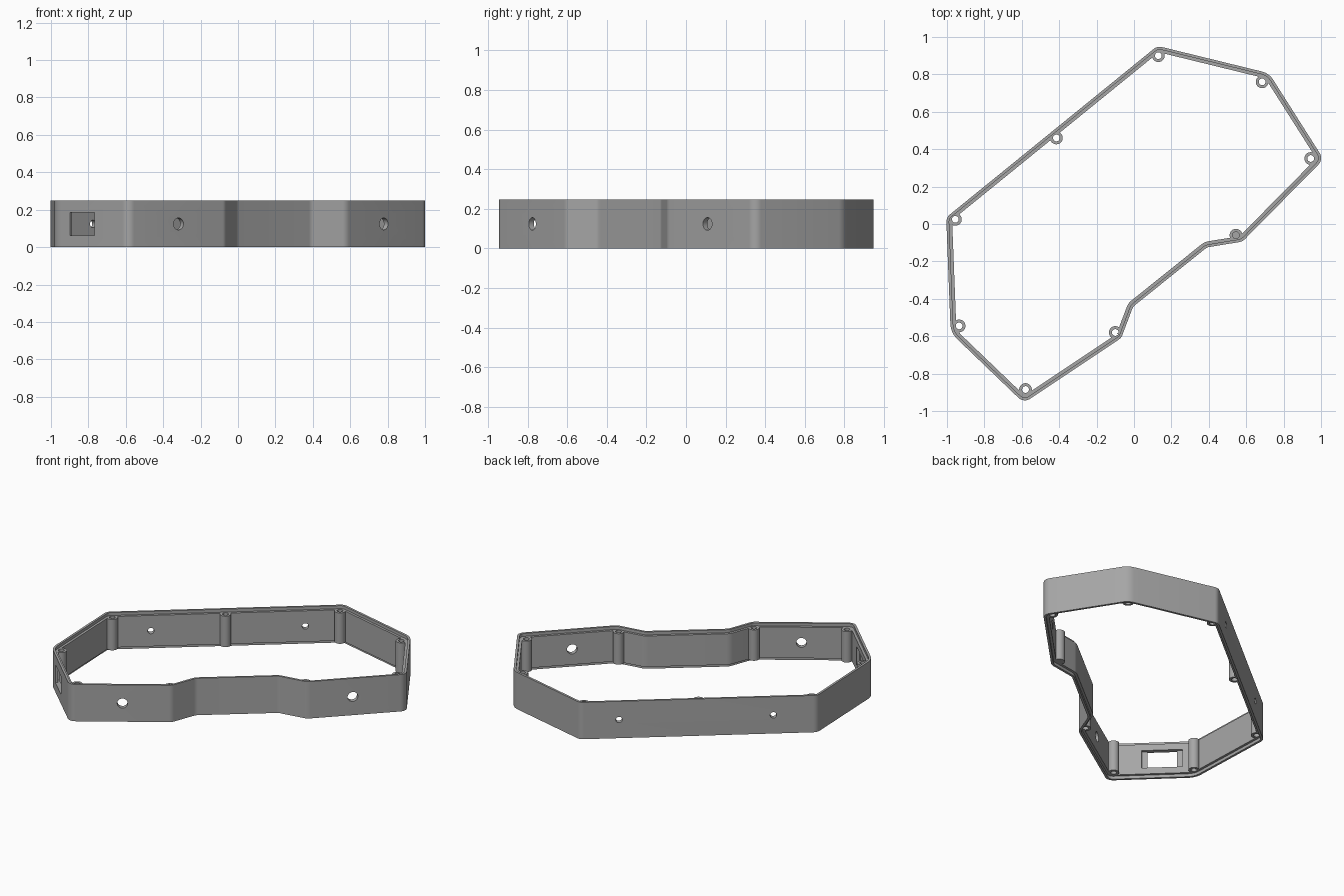
import bpy, bmesh, math
from mathutils import Vector, Matrix

if "Cube" in bpy.data.objects:
    bpy.data.objects.remove(bpy.data.objects["Cube"], do_unlink=True)

HEIGHT, WALL, LIP, STEP = 0.248, 0.031, 0.015, 0.02

# Outline corners, counter-clockwise, with fillet radius
CORNERS = [(0.125, 0.952, 0.05), (-1.004, 0.035, 0.05), (-0.98, -0.582, 0.12),
           (-0.589, -0.957, 0.05), (-0.068, -0.609, 0.05), (-0.005, -0.442, 0.05),
           (0.39, -0.125, 0.05), (0.58, -0.094, 0.06), (1.014, 0.346, 0.05),
           (0.722, 0.806, 0.10)]
POINTS = [Vector(c[:2]) for c in CORNERS]
BOSSES = [(0.13, 0.90), (0.685, 0.76), (0.945, 0.35), (0.545, -0.06), (-0.1, -0.58),
          (-0.58, -0.885), (-0.935, -0.545), (-0.955, 0.025), (-0.415, 0.46)]

grey = bpy.data.materials.new("plain grey")
grey.use_nodes = True
grey.diffuse_color = (0.38, 0.38, 0.38, 1)
grey.node_tree.nodes["Principled BSDF"].inputs["Base Color"].default_value = grey.diffuse_color


def rounded_outline(steps=7):
    out = []
    for i, p in enumerate(POINTS):
        a = (POINTS[i - 1] - p).normalized()
        b = (POINTS[(i + 1) % len(POINTS)] - p).normalized()
        half = a.angle(b) / 2
        r = CORNERS[i][2]
        centre = p + (a + b).normalized() * (r / math.sin(half))
        start = p + a * (r / math.tan(half)) - centre
        end = p + b * (r / math.tan(half)) - centre
        sweep = math.pi - 2 * half
        for k in range(steps + 1):
            t = k / steps
            out.append(centre + (start * math.sin((1 - t) * sweep)
                                 + end * math.sin(t * sweep)) / math.sin(sweep))
    return out


def inset(loop, d):
    out = []
    for i, p in enumerate(loop):
        e1 = (p - loop[i - 1]).normalized()
        e2 = (loop[(i + 1) % len(loop)] - p).normalized()
        n1, n2 = Vector((-e1.y, e1.x)), Vector((-e2.y, e2.x))
        out.append(p + (n1 + n2) * (d / (1 + n1.dot(n2))))
    return out


def to_object(bm, name):
    bmesh.ops.recalc_face_normals(bm, faces=bm.faces)
    mesh = bpy.data.meshes.new(name)
    bm.to_mesh(mesh)
    bm.free()
    mesh.materials.append(grey)
    ob = bpy.data.objects.new(name, mesh)
    bpy.context.collection.objects.link(ob)
    return ob


def cylinder(name, matrix, radius, depth):
    bm = bmesh.new()
    bmesh.ops.create_cone(bm, cap_ends=True, segments=32, radius1=radius,
                          radius2=radius, depth=depth, matrix=matrix)
    return to_object(bm, name)


def box(name, matrix, size):
    bm = bmesh.new()
    bmesh.ops.create_cube(bm, size=1, matrix=matrix @ Matrix.Diagonal((*size, 1)))
    return to_object(bm, name)


def combine(target, other, operation):
    mod = target.modifiers.new(operation, 'BOOLEAN')
    mod.operation, mod.solver, mod.object = operation, 'EXACT', other
    bpy.context.view_layer.objects.active = target
    bpy.ops.object.modifier_apply(modifier=mod.name)
    bpy.data.objects.remove(other, do_unlink=True)


def wall_frame(side, along, depth=0.0):
    """Matrix on a wall: local x runs along it, y points inwards, z is up."""
    p, q = POINTS[side], POINTS[(side + 1) % len(POINTS)]
    e = (q - p).normalized()
    n = Vector((-e.y, e.x))
    pos = p.lerp(q, along) + n * depth
    m = Matrix.Rotation(math.atan2(e.y, e.x), 4, 'Z')
    m.translation = (pos.x, pos.y, HEIGHT / 2)
    return m


# Wall ring with a stepped lip at the top and bottom inside edges
outline = rounded_outline()
section = [(0, 0), (0, HEIGHT), (LIP, HEIGHT), (LIP, HEIGHT - STEP),
           (WALL, HEIGHT - STEP), (WALL, STEP), (LIP, STEP), (LIP, 0)]
bm = bmesh.new()
rings = [[bm.verts.new((p.x, p.y, z)) for p in inset(outline, d)] for d, z in section]
for j, ring in enumerate(rings):
    nxt = rings[(j + 1) % len(rings)]
    for i in range(len(ring)):
        k = (i + 1) % len(ring)
        bm.faces.new((ring[i], ring[k], nxt[k], nxt[i]))
frame = to_object(bm, "case_wall_frame")

# Screw bosses, then their bores
for x, y in BOSSES:
    at = Matrix.Translation((x, y, HEIGHT / 2))
    combine(frame, cylinder("screw_boss", at, 0.034, HEIGHT - 2 * STEP), 'UNION')
for x, y in BOSSES:
    at = Matrix.Translation((x, y, HEIGHT / 2))
    combine(frame, cylinder("boss_bore", at, 0.018, 1), 'DIFFERENCE')

# Round holes through the walls: side, position along it, radius
turn = Matrix.Rotation(math.pi / 2, 4, 'X')
for side, along, radius in [(0, 0.165, 0.02), (0, 0.815, 0.02),
                            (3, 0.52, 0.032), (7, 0.46, 0.032)]:
    hole = cylinder("wall_hole", wall_frame(side, along) @ turn, radius, 0.2)
    combine(frame, hole, 'DIFFERENCE')

# Rectangular port with a wider pocket on the inside
combine(frame, box("port_opening", wall_frame(2, 0.375), (0.182, 0.2, 0.122)), 'DIFFERENCE')
combine(frame, box("port_pocket", wall_frame(2, 0.375, 0.065), (0.25, 0.1, 0.122)), 'DIFFERENCE')

bpy.ops.object.select_all(action='DESELECT')
frame.select_set(True)
bpy.context.view_layer.objects.active = frame
bpy.ops.object.shade_smooth_by_angle(angle=math.radians(25))
